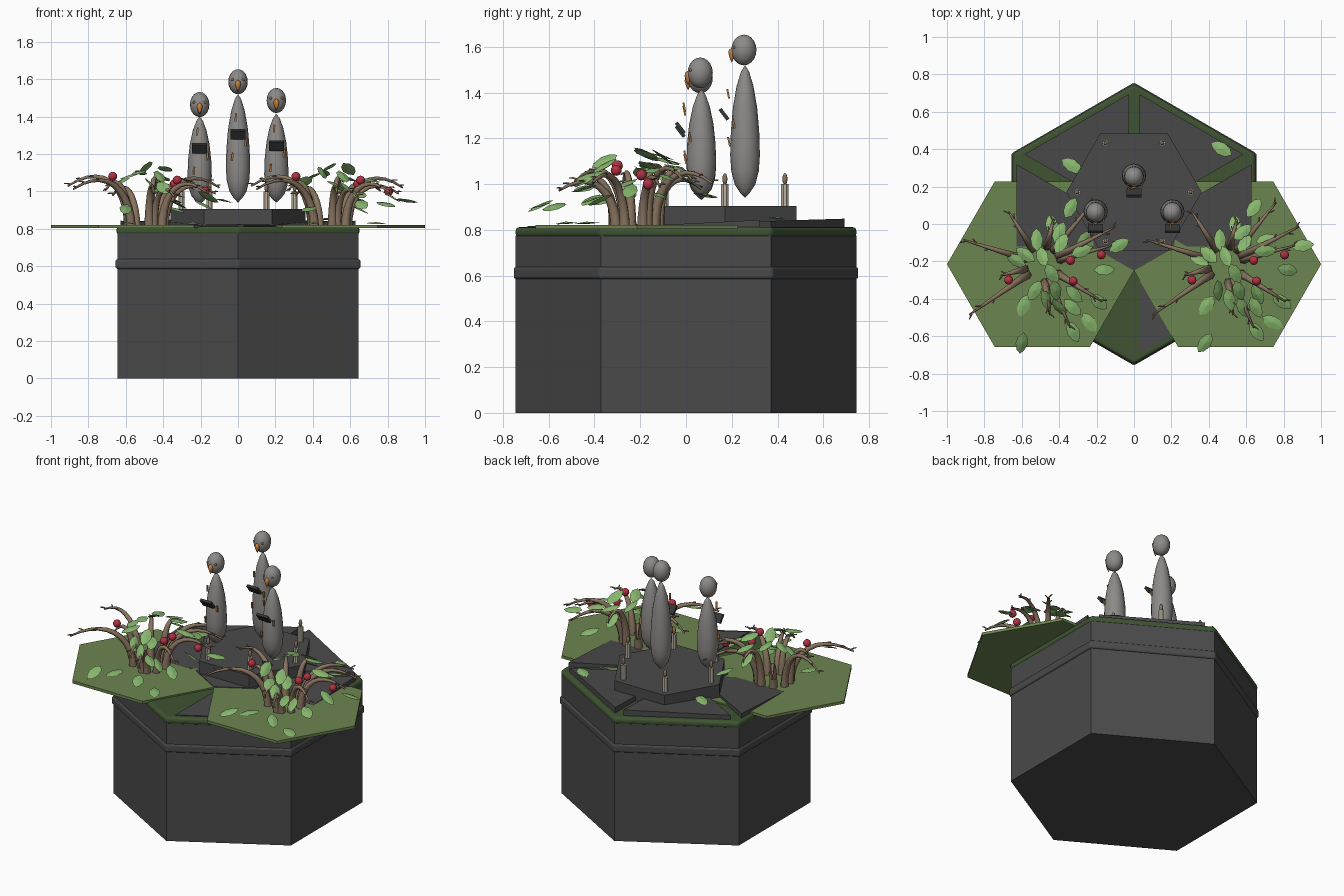
import bpy, bmesh, math, random
from mathutils import Vector, Matrix, Euler

if "Cube" in bpy.data.objects:
    bpy.data.objects.remove(bpy.data.objects["Cube"])

random.seed(4)


def mat(name, r, g, b):
    m = bpy.data.materials.new(name)
    m.diffuse_color = (r, g, b, 1)
    m.use_nodes = True
    m.node_tree.nodes["Principled BSDF"].inputs["Base Color"].default_value = m.diffuse_color
    return m


STONE = mat("charcoal stone", .068, .068, .069)
MOSS = mat("dark moss", .05, .088, .032)
GRASS = mat("grass green", .15, .235, .08)
LEAF = mat("leaf green", .245, .47, .155)
BARK = mat("brown bark", .25, .175, .115)
BERRY = mat("berry red", .45, .03, .055)
GREY = mat("pale stone", .265, .255, .245)
ORANGE = mat("orange", .6, .23, .045)
WAX = mat("wax", .5, .45, .36)
SLATE = mat("slate", .035, .037, .037)


def finish(name, bm, m, smooth=False):
    bmesh.ops.recalc_face_normals(bm, faces=bm.faces)
    me = bpy.data.meshes.new(name)
    bm.to_mesh(me)
    bm.free()
    me.materials.append(m)
    ob = bpy.data.objects.new(name, me)
    bpy.context.collection.objects.link(ob)
    if smooth:
        for p in me.polygons:
            p.use_smooth = True
    return ob


def ngon(r, n=6, turn=0.0, cx=0.0, cy=0.0):
    return [(cx + r * math.cos(turn + i * math.tau / n),
             cy + r * math.sin(turn + i * math.tau / n)) for i in range(n)]


def prism(name, pts, z0, z1, m, slope=0.0, bevel=0.0):
    """Extrude an outline; slope tilts the top along y."""
    bm = bmesh.new()
    lo = [bm.verts.new((x, y, z0)) for x, y in pts]
    hi = [bm.verts.new((x, y, z1 + slope * y)) for x, y in pts]
    bm.faces.new(lo)
    bm.faces.new(hi)
    for i in range(len(pts)):
        j = (i + 1) % len(pts)
        bm.faces.new((lo[i], lo[j], hi[j], hi[i]))
    ob = finish(name, bm, m)
    if bevel:
        b = ob.modifiers.new("rounding", 'BEVEL')
        b.width, b.segments = bevel, 3
    return ob


def lathe(name, profile, loc, m, n=16):
    bm = bmesh.new()
    rings = [[bm.verts.new((loc[0] + x, loc[1] + y, loc[2] + z)) for x, y in ngon(r, n)]
             for r, z in profile]
    for a, b in zip(rings, rings[1:]):
        for i in range(n):
            j = (i + 1) % n
            bm.faces.new((a[i], a[j], b[j], b[i]))
    bmesh.ops.remove_doubles(bm, verts=bm.verts, dist=1e-5)
    return finish(name, bm, m, True)


def ball(name, loc, size, m, u=16, v=10):
    bm = bmesh.new()
    bmesh.ops.create_uvsphere(bm, u_segments=u, v_segments=v, radius=1,
                              matrix=Matrix.LocRotScale(Vector(loc), None, Vector(size)))
    return finish(name, bm, m, True)


def box(name, loc, size, m, rot=(0, 0, 0)):
    bm = bmesh.new()
    bmesh.ops.create_cube(bm, size=1, matrix=Matrix.LocRotScale(Vector(loc), Euler(rot), Vector(size)))
    return finish(name, bm, m)


# Hexagonal plinth with band and mossy rim
UP = math.pi / 2
prism("plinth", ngon(.745, turn=UP), 0, .775, STONE)
prism("plinth_band", ngon(.756, turn=UP), .585, .638, STONE, bevel=.012)
prism("moss_rim", ngon(.75, turn=UP), .766, .812, MOSS, bevel=.018)

# Triangular paving slabs (top height, tilt, outward shift); the front left one is missing
corners = [Vector(p) for p in ngon(.745, turn=UP)]
SLABS = [(.828, .03, 0), (.827, .05, .014), None, (.817, 0, 0), (.827, .05, .014), (.828, .03, 0)]
for i, slab in enumerate(SLABS):
    if slab is None:
        continue
    top, slope, shift = slab
    tri = [Vector((0, 0)), corners[i], corners[(i + 1) % 6]]
    c = sum(tri, Vector((0, 0))) / 3
    out = c + c.normalized() * shift
    prism("paving_slab", [tuple(out + (p - c) * .86) for p in tri], .80, top, STONE, slope)
prism("centre_slab", ngon(.25, turn=UP), .80, .825, STONE)
prism("dais", ngon(.362, cy=.17), .80, .905, STONE)

# Candles on the dais corners
for x, y in ngon(.303, cy=.17):
    prism("candle", ngon(.0175, 8, math.pi / 8, x, y), .90, 1.0, WAX)
    ball("candle_flame", (x, y, 1.022), (.011, .011, .026), BARK, 8, 6)

# Standing figures: tapered body, head, beak, eyes, tablet
BODY = [(0, 0), (.022, .04), (.045, .1), (.06, .2), (.065, .32), (.062, .5), (.053, .68),
        (.037, .84), (.018, .95), (0, 1)]
for x, y, z0, z1, head, tab in [(0, .258, .94, 1.52, 1.586, 1.305),
                                (-.205, .067, .93, 1.40, 1.464, 1.23),
                                (.205, .067, .94, 1.415, 1.486, 1.245)]:
    lathe("figure_body", [(r, z * (z1 - z0)) for r, z in BODY], (x, y, z0), GREY)
    ball("figure_head", (x, y - .005, head), (.052, .055, .067), GREY)
    lathe("beak", [(0, -.042), (.008, -.026), (.015, -.002), (.013, .012), (0, .022)],
          (x, y - .058, head - .012), ORANGE, 8)
    for s in (-1, 1):
        ball("eye", (x + s * .029, y - .047, head + .012), (.009, .006, .007), BARK, 8, 6)
    box("tablet", (x, y - .092, tab), (.08, .016, .058), SLATE, (.65, 0, 0))
    for dx, dz, dy in ((.042, -.04, -.05), (-.03, -.12, -.07), (-.012, .09, -.074)):
        box("feather_strip", (x + dx, y + dy, tab + dz), (.01, .008, .042), ORANGE, (.2, .1, 0))

# One shrub recipe used at both grass plates: tips, berries and leaves around its centre
TIPS = [(-.42, .13, .27), (-.39, -.27, .25), (-.18, .28, .21), (.39, .2, .26), (.37, .1, .22),
        (.32, -.2, .23), (.15, -.34, .2), (.27, .33, .24), (.04, -.27, .22), (.06, .24, .26),
        (-.22, -.06, .24)]
BERRIES = [(-.18, -.085, 1.08), (.15, .02, 1.04), (.165, -.09, 1.06), (.315, .05, 1.0)]
LEAVES = [(-.03, .13, 1.1), (-.09, .05, 1.08), (-.14, .02, 1.05), (.05, .21, 1.02), (.1, .11, 1.12),
          (.09, .17, 1.07), (-.04, -.14, 1.1), (.07, -.14, 1.08), (.09, -.23, 1.02), (.16, -.23, .98),
          (.3, -.2, .93), (.33, -.03, .97), (.41, .1, .95), (-.11, -.42, .905), (.165, -.36, .9),
          (.15, .3, .95), (0, .04, 1.13), (.21, .07, 1.06), (.22, .13, 1.03), (.02, -.19, 1.04),
          (.17, -.16, .93), (-.1, -.22, .828), (.25, -.31, .828), (.05, -.05, 1.0)]


def arch(tip, t):
    d = Vector(tip[:2])
    r = .1 + (d.length - .1) * (1 - math.cos(t * math.pi / 2))
    d.normalize()
    return Vector((d.x * r, d.y * r, .81 + tip[2] * math.sin(t * 2.2)))


def branches(cx, cy):
    cu = bpy.data.curves.new("branches", 'CURVE')
    cu.dimensions, cu.bevel_depth, cu.bevel_resolution, cu.use_fill_caps = '3D', 1, 1, True

    def strand(pts, r0, r1):
        s = cu.splines.new('POLY')
        s.points.add(len(pts) - 1)
        for i, (sp, p) in enumerate(zip(s.points, pts)):
            sp.co = (p.x + cx, p.y + cy, p.z, 1)
            sp.radius = r0 + (r1 - r0) * i / (len(pts) - 1)

    for tip in TIPS:
        strand([arch(tip, k / 10) for k in range(11)], .026, .005)
        side = Vector((-tip[1], tip[0], 0)).normalized()
        for t, sgn in ((.7, 1), (.86, -1), (.97, 1)):
            p = arch(tip, t)
            f = (arch(tip, 1) - arch(tip, .9)).normalized()
            strand([p, p + f * .02 + side * sgn * .012 + Vector((0, 0, .014)),
                    p + f * .036 + side * sgn * .02 + Vector((0, 0, .02))], .005, .003)
    ob = bpy.data.objects.new("shrub_branches", cu)
    bpy.context.collection.objects.link(ob)
    cu.materials.append(BARK)
    for o in bpy.context.selected_objects:
        o.select_set(False)
    ob.select_set(True)
    bpy.context.view_layer.objects.active = ob
    bpy.ops.object.convert(target='MESH')


def leaves(name, spots):
    """Closed faceted blades with a raised centre, long axis pointing outward."""
    half = [(-.062, 0), (-.035, .026), (.005, .034), (.042, .022), (.064, 0)]
    rim = half + [(u, -v) for u, v in half[-2:0:-1]]
    bm = bmesh.new()
    for x, y, z, ang, tilt in spots:
        M = Matrix.Translation((x, y, z)) @ Matrix.Rotation(ang, 4, 'Z') @ Matrix.Rotation(tilt, 4, 'Y') \
            @ Matrix.Rotation(tilt * random.uniform(-1.6, 1.6), 4, 'X')
        ring = [bm.verts.new(M @ Vector((u, v, 0))) for u, v in rim]
        for h in (.008, -.003):
            mid = bm.verts.new(M @ Vector((0, 0, h)))
            for a, b in zip(ring, ring[1:] + ring[:1]):
                bm.faces.new((a, b, mid))
    finish(name, bm, LEAF)


for cx in (-.49, .49):
    cy = -.215
    prism("grass_plate", ngon(.51, cx=cx, cy=cy), .803, .821, GRASS)
    branches(cx, cy)
    leaves("shrub_leaves", [(cx + x, cy + y, z, math.atan2(y, x) + random.uniform(-.4, .4),
                             random.uniform(.15, .55) if z > .84 else .05) for x, y, z in LEAVES])
    for x, y, z in BERRIES:
        ball("berry", (cx + x, cy + y, z), (.024, .024, .024), BERRY, 12, 8)

# Leaves fallen on the back slabs
leaves("fallen_leaves", [(.47, .4, .85, 2.6, .05), (-.33, .31, .848, 2.6, .1)])
